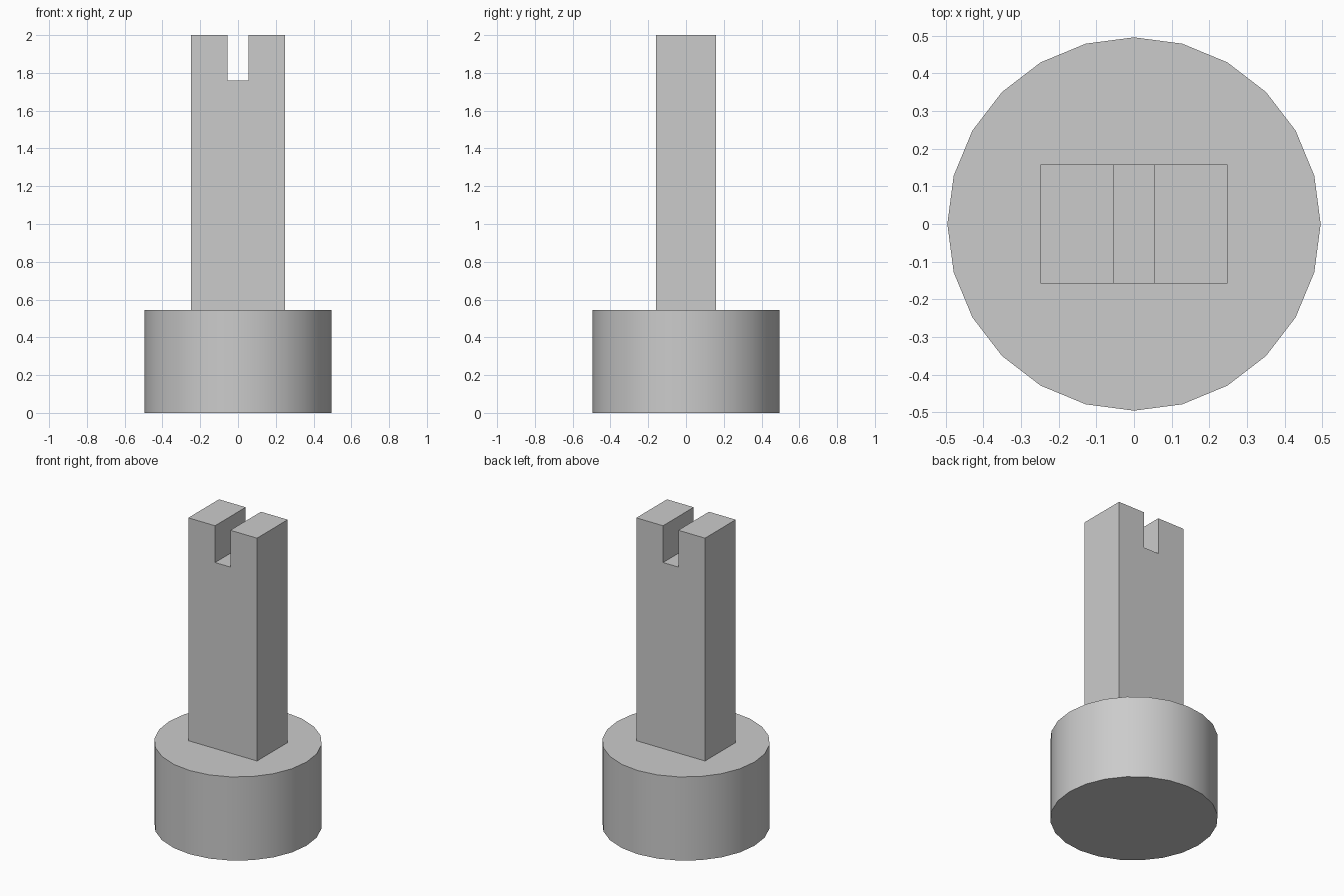
import bpy
import bmesh

cube = bpy.data.objects.get("Cube")
if cube:
    bpy.data.objects.remove(cube, do_unlink=True)

BASE_R, BASE_H = 0.496, 0.546
HALF_W, HALF_D, TOP = 0.248, 0.158, 2.0
SLOT_HALF, SLOT_FLOOR = 0.055, 1.76

grey = bpy.data.materials.new("plain grey")
grey.use_nodes = True
colour = (0.6, 0.6, 0.6, 1)
grey.diffuse_color = colour
grey.node_tree.nodes["Principled BSDF"].inputs["Base Color"].default_value = colour

# Round base: 24-sided drum with smooth sides and sharp rims
bpy.ops.mesh.primitive_cylinder_add(vertices=24, radius=BASE_R, depth=BASE_H,
                                    location=(0, 0, BASE_H / 2))
base = bpy.context.object
base.name = "round_base"
base.data.materials.append(grey)
bpy.ops.object.shade_smooth_by_angle()

# Slotted post: half outline mirrored, then extruded front to back
half = [(HALF_W, BASE_H), (HALF_W, TOP), (SLOT_HALF, TOP), (SLOT_HALF, SLOT_FLOOR)]
outline = half + [(-x, z) for x, z in reversed(half)]
bm = bmesh.new()
face = bm.faces.new([bm.verts.new((x, -HALF_D, z)) for x, z in outline])
result = bmesh.ops.extrude_face_region(bm, geom=[face], use_keep_orig=True)
moved = [v for v in result["geom"] if isinstance(v, bmesh.types.BMVert)]
bmesh.ops.translate(bm, verts=moved, vec=(0, 2 * HALF_D, 0))
bmesh.ops.recalc_face_normals(bm, faces=bm.faces[:])
mesh = bpy.data.meshes.new("slotted_post")
bm.to_mesh(mesh)
bm.free()
mesh.materials.append(grey)
post = bpy.data.objects.new("slotted_post", mesh)
bpy.context.collection.objects.link(post)
